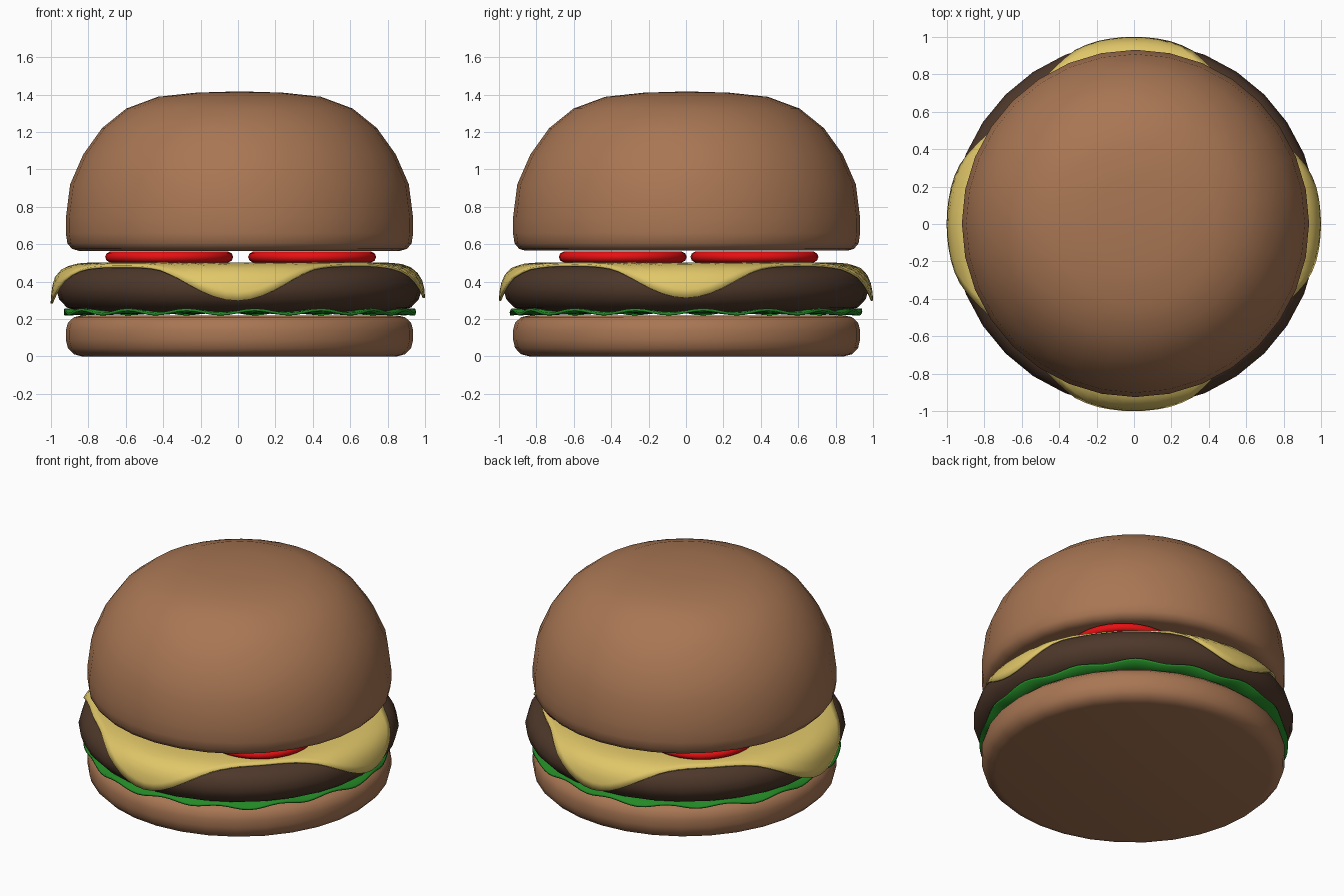
import bpy, bmesh, math

if "Cube" in bpy.data.objects:
    bpy.data.objects.remove(bpy.data.objects["Cube"])

SEG = 32


def material(name, rgb):
    m = bpy.data.materials.new(name)
    m.diffuse_color = (*rgb, 1)
    m.use_nodes = True
    m.node_tree.nodes["Principled BSDF"].inputs["Base Color"].default_value = m.diffuse_color
    return m


def make_object(name, bm, mat, angle=50):
    bmesh.ops.recalc_face_normals(bm, faces=bm.faces)
    me = bpy.data.meshes.new(name)
    bm.to_mesh(me)
    bm.free()
    ob = bpy.data.objects.new(name, me)
    bpy.context.collection.objects.link(ob)
    me.materials.append(mat)
    bpy.ops.object.select_all(action='DESELECT')
    ob.select_set(True)
    bpy.context.view_layer.objects.active = ob
    bpy.ops.object.shade_smooth_by_angle(angle=math.radians(angle))
    return ob


def lathe(name, profile, mat, centre=(0, 0), seg=SEG):
    # closed solid: profile runs from the axis at the bottom to the axis at the top
    bm = bmesh.new()
    vs = [bm.verts.new((r, 0, z)) for r, z in profile]
    es = [bm.edges.new(p) for p in zip(vs, vs[1:])]
    bmesh.ops.spin(bm, geom=vs + es, axis=(0, 0, 1), cent=(0, 0, 0),
                   angle=math.tau, steps=seg, use_duplicate=False)
    bmesh.ops.remove_doubles(bm, verts=bm.verts, dist=1e-4)
    bmesh.ops.translate(bm, verts=bm.verts, vec=(*centre, 0))
    return make_object(name, bm, mat)


def sheet(name, rings, seg, point, thickness, mat):
    # radial sheet: point(t, angle) gives the surface, t from 0 to 1
    bm = bmesh.new()
    mid = bm.verts.new(point(0, 0))
    prev = None
    for i in range(1, rings + 1):
        ring = [bm.verts.new(point(i / rings, math.tau * k / seg)) for k in range(seg)]
        for k in range(seg):
            n = (k + 1) % seg
            if prev:
                bm.faces.new((prev[k], ring[k], ring[n], prev[n]))
            else:
                bm.faces.new((mid, ring[k], ring[n]))
        prev = ring
    ob = make_object(name, bm, mat)
    mod = ob.modifiers.new("thickness", 'SOLIDIFY')
    mod.thickness = thickness
    mod.offset = 0
    return ob


bun = material("bun", (0.392, 0.181, 0.087))
meat = material("meat", (0.076, 0.039, 0.023))
yellow = material("cheese", (0.75, 0.57, 0.14))
red = material("tomato", (0.80, 0.005, 0.006))
green = material("lettuce", (0.017, 0.25, 0.019))

# Buns
OFF = (.008, .003)
lathe("bottom_bun", [(0, 0), (.84, 0), (.885, .012), (.917, .045), (.928, .09),
                     (.928, .14), (.917, .18), (.885, .21), (.84, .22), (0, .22)], bun, OFF)
lathe("top_bun", [(0, .565), (.86, .565), (.895, .575), (.92, .605), (.928, .66),
                  (.928, .74), (.905, .92), (.835, 1.08), (.735, 1.22), (.605, 1.325),
                  (.435, 1.388), (.23, 1.41), (0, 1.417)], bun, OFF)

# Patty
lathe("patty", [(0, .24), (.85, .24), (.92, .262), (.96, .305), (.978, .36),
                (.96, .42), (.92, .463), (.83, .485), (0, .485)], meat, (.005, 0))


# Lettuce leaf with a rippled rim
def leaf(t, a):
    r = t * (.94 + .01 * math.cos(7 * a))
    wave = .012 * math.sin(16 * a) * max(0, (t - .75) / .25)
    return r * math.cos(a), r * math.sin(a), .238 + wave


sheet("lettuce", 8, 128, leaf, .014, green)

# Cheese slice whose four corners drape over the patty
DRAPE = [(0, .497), (.78, .497), (.87, .49), (.935, .466), (.975, .42), (.99, .36), (.998, .25)]


def along(s):
    for (r0, z0), (r1, z1) in zip(DRAPE, DRAPE[1:]):
        d = math.hypot(r1 - r0, z1 - z0)
        if s <= d:
            break
        s -= d
    return r0 + (r1 - r0) * s / d, z0 + (z1 - z0) * s / d


def slice_point(t, a):
    edge = .89 + .235 * ((1 + math.cos(4 * a)) / 2) ** 1.6 - .015 * math.cos(a)
    r, z = along(t * edge)
    return r * math.cos(a), r * math.sin(a), z


sheet("cheese", 24, 96, slice_point, .012, yellow)

# Tomato slices
for i, (sx, sy) in enumerate([(-1, -1), (1, -1), (1, 1), (-1, 1)]):
    lathe(f"tomato_slice_{i + 1}",
          [(0, .503), (.317, .503), (.335, .513), (.342, .532), (.335, .55), (.317, .56), (0, .56)],
          red, (.382 * sx + .014, .352 * sy + .014))
